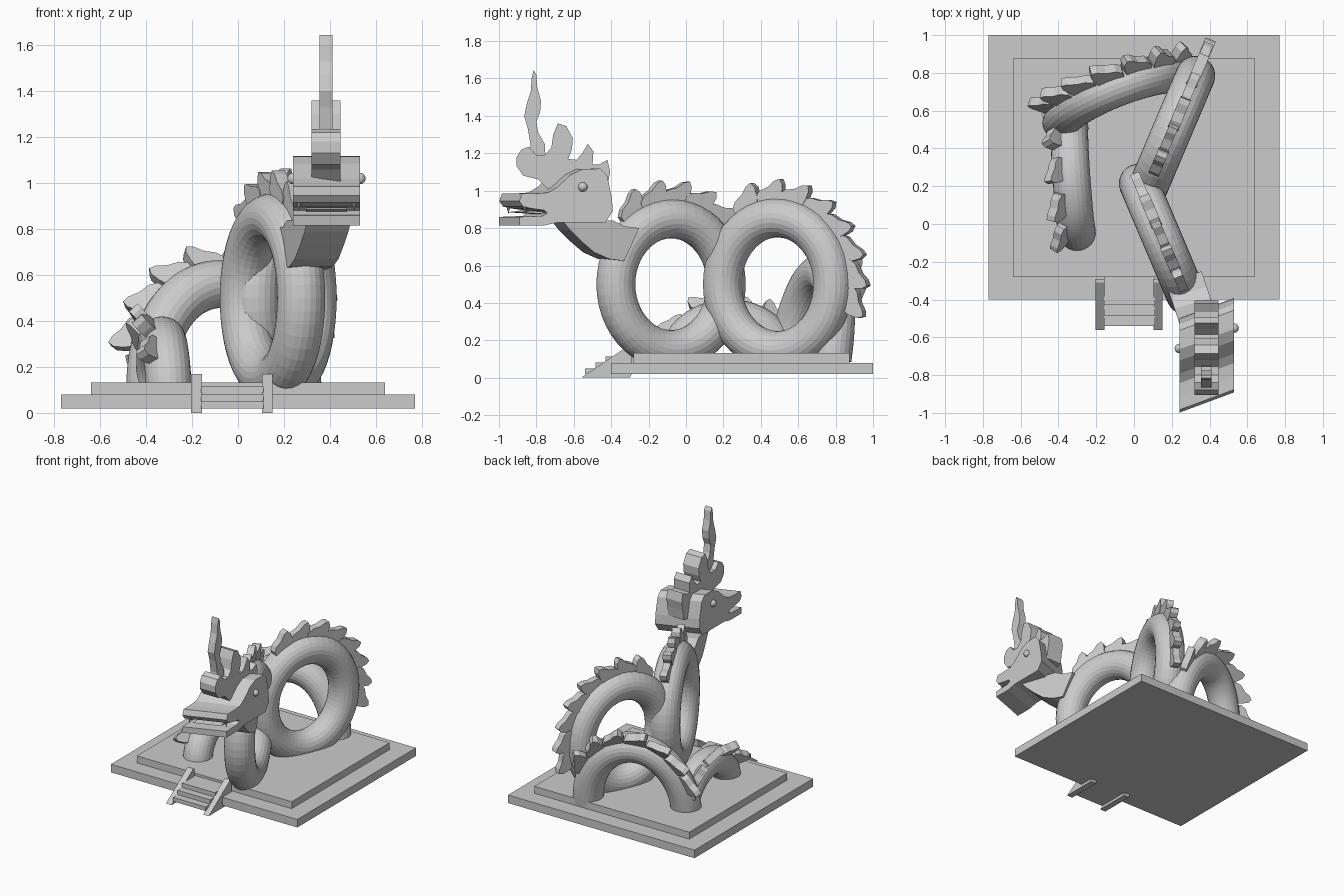
import bpy, bmesh
from math import sin, cos, radians, tau
from mathutils import Vector as V

if "Cube" in bpy.data.objects:
    bpy.data.objects.remove(bpy.data.objects["Cube"])

X, Y, Z = V((1, 0, 0)), V((0, 1, 0)), V((0, 0, 1))


def finish(bm, name):
    bmesh.ops.recalc_face_normals(bm, faces=bm.faces)
    me = bpy.data.meshes.new(name)
    bm.to_mesh(me)
    bm.free()
    ob = bpy.data.objects.new(name, me)
    bpy.context.collection.objects.link(ob)
    return ob


def add_prism(bm, pts, o, u, v, w):
    """Outline in the u/v plane, thickened by vector w about its middle."""
    a, b = ([bm.verts.new(o + u * p + v * q + w * s) for p, q in pts] for s in (-.5, .5))
    bm.faces.new(a)
    bm.faces.new(b[::-1])
    for i in range(len(a)):
        j = (i + 1) % len(a)
        bm.faces.new((a[i], b[i], b[j], a[j]))


def prism(name, pts, x, w, u=Y):
    bm = bmesh.new()
    add_prism(bm, pts, X * x, u, Z, V(w))
    return finish(bm, name)


def box(name, x0, x1, y0, y1, z0, z1):
    return prism(name, [(y0, z0), (y1, z0), (y1, z1), (y0, z1)], (x0 + x1) / 2, (x1 - x0, 0, 0))


def coil(name, c, e, up, t0, t1, r=.105, sides=24, seg=48):
    """Round tube along the elliptical arc c + e cos t + up sin t."""
    bm = bmesh.new()
    closed = t1 - t0 >= 360
    side = e.cross(up).normalized()
    rings = []
    for i in range(seg if closed else seg + 1):
        t = radians(t0 + (t1 - t0) * i / seg)
        tan = (up * cos(t) - e * sin(t)).normalized()
        out = side.cross(tan)
        p = c + e * cos(t) + up * sin(t)
        rings.append([bm.verts.new(p + (out * cos(k * tau / sides) + side * sin(k * tau / sides)) * r)
                      for k in range(sides)])
    for i in range(seg):
        a, b = rings[i], rings[(i + 1) % len(rings)]
        for k in range(sides):
            m = (k + 1) % sides
            bm.faces.new((a[k], a[m], b[m], b[k]))
    if not closed:
        bm.faces.new(rings[0])
        bm.faces.new(rings[-1])
    return finish(bm, name)


PETAL = [(-.085, -.03), (-.088, .015), (-.06, .045), (-.01, .062), (.03, .092),
         (.062, .1), (.075, .07), (.068, .02), (.05, -.03)]


def scales(name, c, e, up, t0, t1, n, s, tilt=V(), r=.105, size=1):
    """Row of petal plates on the outside of a coil, leaning toward the tail."""
    bm = bmesh.new()
    for i in range(n):
        t = radians(t0 + (t1 - t0) * i / (n - 1))
        tan = ((up * cos(t) - e * sin(t)) * s).normalized()
        d = c + e * cos(t) + up * sin(t) - c
        out = (d - tan * d.dot(tan)).normalized() + tilt
        out = (out - tan * out.dot(tan)).normalized()
        w = tan.cross(out) * (.05 + .008 * (i % 2))
        add_prism(bm, PETAL, c + d + out * r, tan * size, out * size, w)
    return finish(bm, name)


# stepped base
box("base_lower", -.77, .77, -.4, 1, .02, .08)
box("base_upper", -.64, .64, -.28, .875, .08, .132)

# stairs with sloping side rails
for i in range(3):
    box(f"step_{i}", -.16, .11, -.54 + .055 * i, -.28, .02 + .03 * i, .05 + .032 * i)
for n, x in (("left", -.18), ("right", .127)):
    prism(f"stair_rail_{n}", [(-.56, 0), (-.535, 0), (-.3, .0), (-.29, .02), (-.29, .17), (-.31, .17)],
          x, (.047, 0, 0))

# body coils: two full rings, a tall arch and the low tail arch
front = V((.15, -.08, .5)), V((.125, -.295, 0)), Z * .35
rear = V((.2, .49, .5)), V((.125, .295, 0)), Z * .355
arch = V((-.06, .66, .1)), V((-.32, -.12, 0)), V((-.02, .07, .46))
tail = V((-.32, .23, .09)), V((-.02, .275, 0)), V((-.01, 0, .23))
coil("front_ring", *front, 0, 360)
coil("rear_ring", *rear, 0, 360)
coil("arch_coil", *arch, 0, 180)
coil("tail_coil", *tail, 0, 180, r=.1)

# back plates
scales("front_ring_scales", *front, 60, 128, 5, 1)
scales("rear_ring_scales", *rear, -12, 112, 8, -1)
scales("arch_scales", *arch, 28, 142, 7, -1, V((0, .7, 0)))
scales("tail_scales", *tail, 18, 145, 5, 1, V((-.9, 0, 0)), r=.1, size=.85)

# neck
prism("neck", [(-.28, .8), (-.36, .625), (-.44, .635), (-.52, .67), (-.59, .73), (-.65, .79),
               (-.69, .84), (-.42, .84), (-.36, .81)], .171, (.19, .06, 0), V((-.33, 1, 0)))

# head with open jaws, skewed sideways
HX, SKEW = .385, .37
HEAD = [(-.945, .945), (-.93, .985), (-.86, .985), (-.79, .99), (-.74, 1.02), (-.67, 1.085), (-.61, 1.115),
        (-.51, 1.118), (-.475, 1.08), (-.45, .96), (-.445, .89), (-.485, .83), (-.74, .83), (-.81, .815),
        (-.945, .815), (-.945, .86), (-.82, .865), (-.795, .88), (-.81, .895), (-.88, .905), (-.925, .915)]
prism("head", HEAD, HX, (.29, .29 * SKEW, 0))
prism("tongue", [(-.92, .885), (-.78, .875), (-.78, .885), (-.86, .893)], HX, (.18, .18 * SKEW, 0))

# eyes and fangs on both sides
for n, s in (("left", -1), ("right", 1)):
    bm = bmesh.new()
    bmesh.ops.create_uvsphere(bm, u_segments=16, v_segments=10, radius=.025)
    finish(bm, f"eye_{n}").location = HX + .145 * s, -.605 + .145 * s * SKEW, 1.02
    bm = bmesh.new()
    bmesh.ops.create_cone(bm, cap_ends=True, segments=8, radius1=0, radius2=.012, depth=.045)
    finish(bm, f"fang_{n}").location = HX + .12 * s, -.905 + .12 * s * SKEW, .897

# flame crest and tall horn
CREST = [(-.73, 1.0), (-.79, 1.06), (-.87, 1.08), (-.905, 1.13), (-.905, 1.18), (-.88, 1.22), (-.84, 1.235),
         (-.8, 1.19), (-.755, 1.19), (-.72, 1.23), (-.71, 1.3), (-.685, 1.36), (-.64, 1.345), (-.605, 1.28),
         (-.61, 1.22), (-.63, 1.17), (-.585, 1.165), (-.555, 1.2), (-.525, 1.25), (-.495, 1.21), (-.5, 1.14),
         (-.465, 1.14), (-.42, 1.165), (-.405, 1.1), (-.42, 1.03), (-.43, .96), (-.5, .95)]
prism("crest", CREST, .383, (.128, 0, 0))
HORN = [(-.86, 1.16), (-.83, 1.24), (-.845, 1.33), (-.865, 1.4), (-.85, 1.47), (-.83, 1.53), (-.825, 1.6),
        (-.815, 1.645), (-.8, 1.62), (-.795, 1.55), (-.775, 1.48), (-.78, 1.42), (-.8, 1.37), (-.79, 1.31),
        (-.755, 1.25), (-.75, 1.16)]
prism("horn", HORN, .383, (.055, 0, 0))
